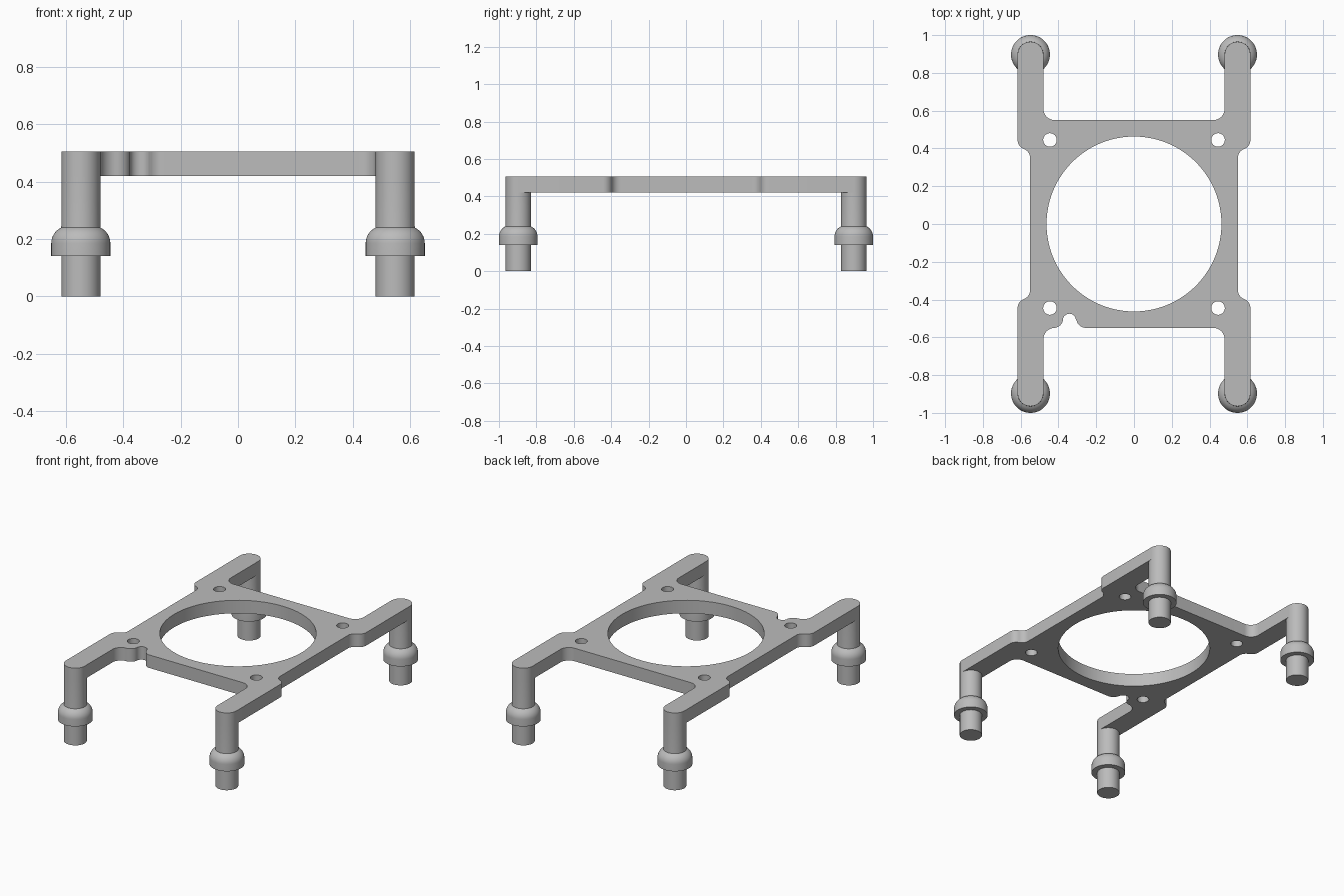
import bpy, bmesh
from math import radians, sin, cos, tau

cube = bpy.data.objects.get("Cube")
if cube:
    bpy.data.objects.remove(cube, do_unlink=True)

LEG_X, LEG_Y, LEG_R = 0.548, 0.897, 0.068
PLATE_BOTTOM, PLATE_TOP = 0.42, 0.505

grey = bpy.data.materials.new("grey plastic")
grey.use_nodes = True
colour = (0.5, 0.5, 0.5, 1)
grey.diffuse_color = colour
grey.node_tree.nodes["Principled BSDF"].inputs["Base Color"].default_value = colour


def arc(cx, cy, r, start, end, n=10):
    """Points along an arc, angles in degrees."""
    angles = [radians(start + (end - start) * i / n) for i in range(n + 1)]
    return [(cx + r * cos(a), cy + r * sin(a)) for a in angles]


def finish(obj):
    obj.data.materials.clear()
    obj.data.materials.append(grey)
    bpy.ops.object.select_all(action="DESELECT")
    obj.select_set(True)
    bpy.context.view_layer.objects.active = obj
    bpy.ops.object.shade_smooth_by_angle(angle=radians(30))


# Plate outline: one corner with its arm, mirrored to the other three
corner = (arc(0.60, 0.35, 0.05, 180, 110)
          + arc(0.566, 0.444, 0.05, -70, 0)[1:]
          + arc(LEG_X, LEG_Y, LEG_R, 0, 180, 24)
          + arc(0.42, 0.61, 0.06, 0, -90))


def mirrored(sx, sy):
    pts = [(x * sx, y * sy) for x, y in corner]
    return pts if sx * sy > 0 else pts[::-1]


# Rounded cable notch in the front edge
notch = (arc(-0.425, -0.50, 0.05, -80, -15)
         + arc(-0.342, -0.51, 0.035, 175, 5)
         + arc(-0.255, -0.50, 0.05, 195, 270))

outline = mirrored(1, 1) + mirrored(-1, 1) + mirrored(-1, -1) + notch + mirrored(1, -1)
loops = [outline, arc(0, 0, 0.463, 0, 360, 96)[:-1]]
for sx in (1, -1):
    for sy in (1, -1):
        loops.append(arc(0.445 * sx, 0.445 * sy, 0.036, 0, 360, 24)[:-1])

# Plate: filled flat curve with holes, extruded to thickness
curve = bpy.data.curves.new("plate", "CURVE")
curve.dimensions = "2D"
curve.fill_mode = "BOTH"
curve.extrude = (PLATE_TOP - PLATE_BOTTOM) / 2
for pts in loops:
    spline = curve.splines.new("POLY")
    spline.points.add(len(pts) - 1)
    for p, (x, y) in zip(spline.points, pts):
        p.co = (x, y, 0, 1)
    spline.use_cyclic_u = True
plate = bpy.data.objects.new("plate", curve)
bpy.context.collection.objects.link(plate)
plate.location.z = (PLATE_TOP + PLATE_BOTTOM) / 2
bpy.ops.object.select_all(action="DESELECT")
plate.select_set(True)
bpy.context.view_layer.objects.active = plate
bpy.ops.object.convert(target="MESH")
plate = bpy.context.view_layer.objects.active
bm = bmesh.new()
bm.from_mesh(plate.data)
bmesh.ops.remove_doubles(bm, verts=bm.verts, dist=0.0001)
bmesh.ops.recalc_face_normals(bm, faces=bm.faces)
bm.to_mesh(plate.data)
bm.free()
finish(plate)

# Leg: turned profile of radius and height, with a domed collar
profile = ([(0, 0), (LEG_R, 0), (LEG_R, 0.14), (0.103, 0.14)]
           + arc(0.043, 0.185, 0.06, 0, 65, 8)
           + [(LEG_R, 0.245), (LEG_R, PLATE_BOTTOM)])


def leg(name, x, y):
    bm = bmesh.new()
    verts = [bm.verts.new((r, 0, z)) for r, z in profile]
    edges = [bm.edges.new(pair) for pair in zip(verts, verts[1:])]
    bmesh.ops.spin(bm, geom=verts + edges, cent=(0, 0, 0), axis=(0, 0, 1),
                   angle=tau, steps=48, use_duplicate=False)
    bmesh.ops.remove_doubles(bm, verts=bm.verts, dist=0.0001)
    bmesh.ops.recalc_face_normals(bm, faces=bm.faces)
    mesh = bpy.data.meshes.new(name)
    bm.to_mesh(mesh)
    bm.free()
    obj = bpy.data.objects.new(name, mesh)
    obj.location = (x, y, 0)
    bpy.context.collection.objects.link(obj)
    finish(obj)


for side, x in (("left", LEG_X), ("right", -LEG_X)):
    for end, y in (("front", -LEG_Y), ("back", LEG_Y)):
        leg(f"{end}_{side}_leg", x, y)
